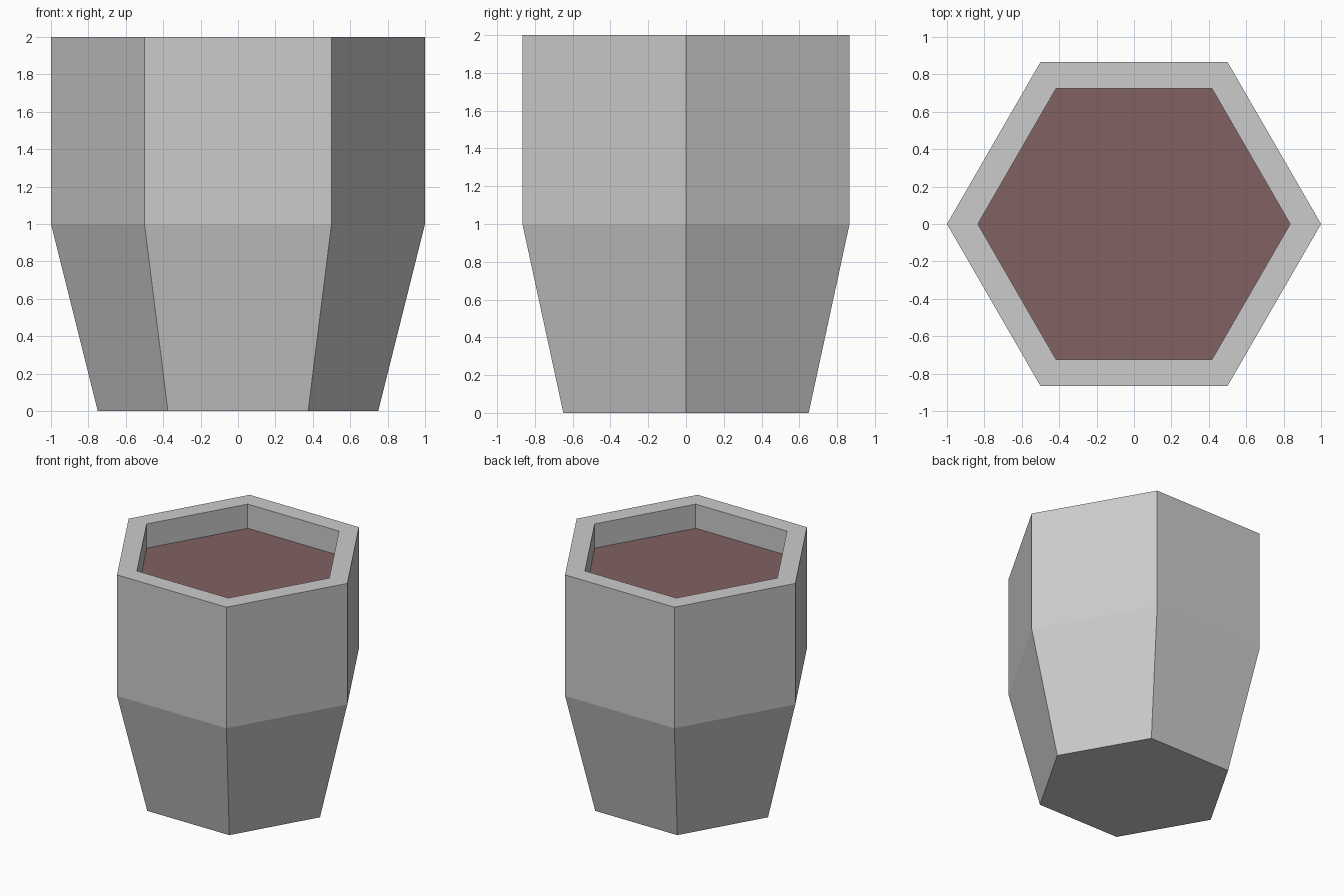
import bpy, bmesh
from math import cos, sin, pi

if "Cube" in bpy.data.objects:
    bpy.data.objects.remove(bpy.data.objects["Cube"])

SIDES = 6
SOIL_Z = 1.8
INNER_R = 0.835


def ring(bm, radius, z):
    return [bm.verts.new((radius * cos(2 * pi * i / SIDES),
                          radius * sin(2 * pi * i / SIDES), z))
            for i in range(SIDES)]


def finish(bm, name):
    mesh = bpy.data.meshes.new(name)
    bm.to_mesh(mesh)
    bm.free()
    obj = bpy.data.objects.new(name, mesh)
    bpy.context.collection.objects.link(obj)
    return obj


# Pot: hexagonal profile swept from base, up over the rim and down to the soil
bm = bmesh.new()
profile = [(0.75, 0), (1, 1), (1, 2), (INNER_R, 2), (INNER_R, SOIL_Z)]
rings = [ring(bm, r, z) for r, z in profile]
for lower, upper in zip(rings, rings[1:]):
    for i in range(SIDES):
        j = (i + 1) % SIDES
        bm.faces.new((lower[i], lower[j], upper[j], upper[i]))
bm.faces.new(rings[0][::-1])
finish(bm, "pot")

# Soil: flat hexagon closing the recess
bm = bmesh.new()
bm.faces.new(ring(bm, INNER_R, SOIL_Z))
soil = finish(bm, "soil")
mat = bpy.data.materials.new("soil_brown")
mat.diffuse_color = (0.22, 0.12, 0.12, 1)
mat.use_nodes = True
mat.node_tree.nodes["Principled BSDF"].inputs["Base Color"].default_value = mat.diffuse_color
soil.data.materials.append(mat)
